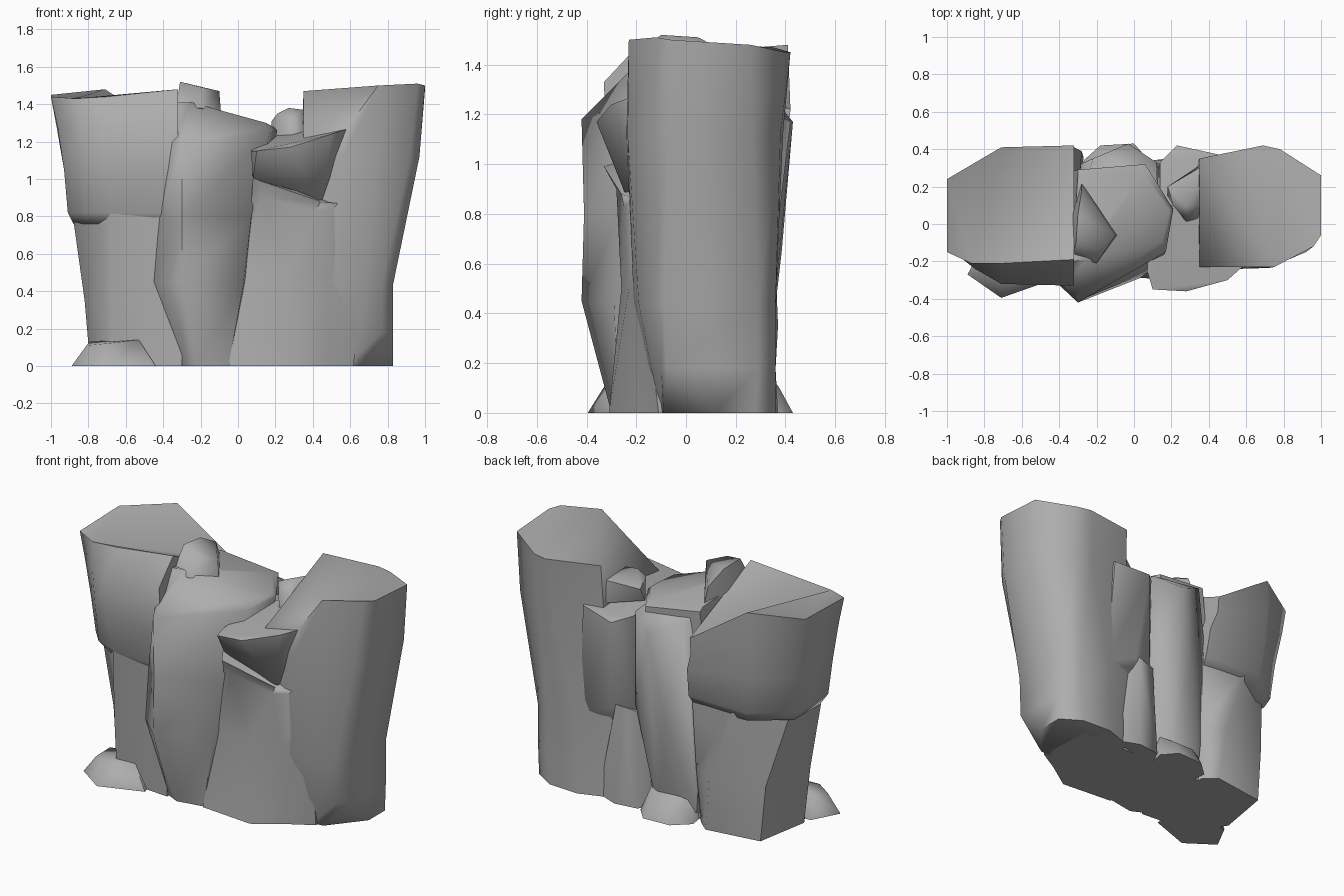
import bpy, bmesh, math

rock = bpy.data.materials.new("dark_rock")
rock.diffuse_color = (.42, .42, .42, 1)


def finish(name, bm):
    bmesh.ops.recalc_face_normals(bm, faces=bm.faces)
    me = bpy.data.meshes.new(name)
    bm.to_mesh(me)
    bm.free()
    me.materials.append(rock)
    ob = bpy.data.objects.new(name, me)
    bpy.context.collection.objects.link(ob)
    bpy.ops.object.select_all(action='DESELECT')
    bpy.context.view_layer.objects.active = ob
    ob.select_set(True)
    bpy.ops.object.shade_smooth_by_angle(angle=math.radians(60))
    return ob


def loft(name, rings, split=None):
    """Stack outlines (z, points); a point may carry its own z."""
    bm = bmesh.new()
    rows = [[bm.verts.new((p[0], p[1], p[2] if len(p) > 2 else z)) for p in pts]
            for z, pts in rings]
    n = len(rows[0])
    for lo, hi in zip(rows, rows[1:]):
        for i in range(n):
            j = (i + 1) % n
            bm.faces.new((lo[i], lo[j], hi[j], hi[i]))
    bm.faces.new(rows[0][::-1])
    cap = bm.faces.new(rows[-1])
    if split:
        bmesh.utils.face_split(cap, rows[-1][split[0]], rows[-1][split[1]])
    return finish(name, bm)


def chunk(name, pts):
    """Faceted stone: convex hull of a few corners."""
    bm = bmesh.new()
    for p in pts:
        bm.verts.new(p)
    bmesh.ops.convex_hull(bm, input=bm.verts)
    loose = [v for v in bm.verts if not v.link_faces]
    bmesh.ops.delete(bm, geom=loose, context='VERTS')
    bmesh.ops.dissolve_limit(bm, angle_limit=math.radians(4), verts=bm.verts, edges=bm.edges)
    return finish(name, bm)


# Tall right pillar, leaning outward, with a sloped cut at its top front
loft("right_pillar", [
    (0, [(.3, -.1), (.45, -.1), (.58, -.1), (.66, -.09), (.83, .12), (.83, .28), (.7, .36), (.5, .37), (.3, .3)]),
    (.18, [(.3, -.15), (.5, -.16), (.66, -.14), (.77, -.1), (.83, -.08), (.83, .29), (.72, .36), (.5, .36), (.3, .3)]),
    (.44, [(.3, -.2), (.5, -.21), (.68, -.19), (.77, -.14), (.83, -.09), (.83, .29), (.72, .36), (.5, .36), (.3, .3)]),
    (1.12, [(.34, -.24), (.56, -.24), (.72, -.235), (.92, -.15), (.97, -.07), (.97, .27), (.77, .38), (.66, .39), (.34, .33)]),
    (1.5, [(.35, -.23, 1.22), (.58, -.23, 1.27), (.75, -.23, 1.5), (.96, -.12, 1.51), (1, -.06, 1.5),
           (1, .26, 1.48), (.78, .4, 1.45), (.69, .42, 1.45), (.35, .35, 1.47)]),
], split=(2, 8))

# Left side: overhanging crown on a narrower lower block
loft("left_crown", [
    (.76, [(-.88, -.08), (-.79, -.18), (-.66, -.26), (-.32, -.28), (-.28, .32), (-.66, .34), (-.88, .18)]),
    (.82, [(-.91, -.12), (-.82, -.22), (-.68, -.28), (-.32, -.31), (-.27, .36), (-.68, .37), (-.91, .2)]),
    (1.05, [(-.93, -.14), (-.83, -.24), (-.7, -.31), (-.32, -.32), (-.28, .39, 1), (-.7, .4), (-.93, .22)]),
    (1.28, [(-.965, -.15), (-.85, -.24), (-.71, -.32), (-.32, -.33, 1.33), (-.32, .41, 1.12), (-.71, .41), (-.97, .24)]),
    (1.45, [(-1, -.15, 1.44), (-.87, -.21, 1.43), (-.7, -.21, 1.44), (-.32, -.19, 1.48),
            (-.32, .42, 1.22), (-.71, .41, 1.48), (-1, .24, 1.45)]),
], split=(1, 4))
loft("left_block", [
    (0, [(-.79, -.05), (-.67, -.25), (-.3, -.28), (-.3, .28), (-.38, .35), (-.73, .3)]),
    (.35, [(-.82, -.07), (-.68, -.26), (-.3, -.29), (-.28, .3), (-.42, .37), (-.76, .29)]),
    (.85, [(-.89, -.1), (-.68, -.28), (-.3, -.3), (-.27, .33), (-.6, .35), (-.87, .17)]),
])

# Bulging central column
loft("centre_column", [
    (0, [(-.3, -.26), (-.22, -.3), (-.05, -.27), (0, 0), (-.02, .25), (-.3, .25)]),
    (.45, [(-.45, -.28), (-.3, -.42), (.03, -.29), (.08, 0), (.05, .28), (-.36, .28)]),
    (.8, [(-.42, -.29), (-.3, -.41), (.07, -.26), (.12, .02), (.06, .3), (-.36, .28)]),
    (1.2, [(-.36, -.31, 1.2), (-.3, -.42, 1.18), (.17, -.15, 1.25), (.21, .08, 1.26), (.06, .32, 1.28), (-.3, .29, 1.33)]),
    (1.4, [(-.33, -.2, 1.41), (-.25, -.19, 1.41), (.15, -.09, 1.3), (.19, .07, 1.28), (.05, .27, 1.3), (-.3, .26, 1.35)]),
], split=(1, 4))

# Right front buttress with a shelf block above its notch
loft("front_buttress", [
    (0, [(-.05, -.28), (.3, -.31), (.48, -.19), (.62, -.11), (.6, .25), (0, .25)]),
    (.5, [(.03, -.25), (.26, -.26), (.46, -.23), (.64, -.17), (.6, .25), (.06, .25)]),
    (.86, [(.07, -.24), (.14, -.28, .9), (.42, -.25, .83), (.62, -.2), (.6, .25), (.1, .25)]),
    (1, [(.08, -.27, 1.01), (.12, -.33, .99), (.44, -.26, .88), (.6, -.15, .86), (.6, .25, .9), (.1, .25, 1)]),
])
chunk("front_shelf", [
    (.07, -.25, 1.15), (.1, -.35, 1.15), (.28, -.36, 1.17), (.5, -.3, 1.24), (.59, -.22, 1.27), (.5, 0, 1.28),
    (.2, .1, 1.23), (.1, .1, 1.2), (.08, -.25, 1), (.44, -.24, .87), (.1, .1, .95), (.5, 0, .88)])

# Back column, back ledge and its foot
chunk("back_column", [
    (-.03, .43, 1.17), (-.22, .35, 1.27), (.12, .33, 1.24), (-.28, .1, 1.3), (.13, .1, 1.25), (.13, .32, .65),
    (-.33, .3, .7), (-.12, .385, .65), (-.27, .28, .05), (-.02, .31, 0), (.05, .1, 0), (-.28, .1, 0)])
chunk("back_ledge", [
    (.23, .42, 1.17), (.46, .37, 1.2), (.14, .33, 1.2), (.14, .1, 1.22), (.5, .1, 1.22),
    (.13, .3, .55), (.28, .35, .6), (.5, .34, .5), (.12, .1, .3), (.45, .1, .3)])
chunk("back_foot", [
    (.04, .2, 0), (.1, .34, 0), (.25, .36, 0), (.4, .3, 0),
    (.12, .32, .6), (.25, .345, .62), (.34, .2, .6), (.08, .2, .6)])

# Loose stones on top and at the base
chunk("top_stone", [
    (-.28, .22, 1.34), (-.09, -.06, 1.34), (-.2, -.21, 1.38), (-.33, -.17, 1.38), (-.33, .05, 1.36),
    (-.28, .18, 1.44), (-.1, -.06, 1.47), (-.19, -.14, 1.49), (-.31, -.1, 1.52), (-.3, .05, 1.51)])
chunk("ledge_stone", [
    (.18, .15, 1.22), (.28, .01, 1.22), (.36, .03, 1.22), (.36, .32, 1.22), (.18, .2, 1.31),
    (.21, .1, 1.35), (.27, .1, 1.38), (.35, .1, 1.37), (.35, .3, 1.36), (.29, .03, 1.32)])
chunk("front_base_stone", [
    (-.89, -.27, 0), (-.71, -.395, 0), (-.44, -.3, 0), (-.5, -.1, 0), (-.8, -.1, 0),
    (-.81, -.26, .11), (-.71, -.32, .12), (-.53, -.27, .14), (-.6, -.12, .14), (-.79, -.15, .13)])
chunk("back_base_stone", [
    (-.28, .33, 0), (-.18, .42, 0), (0, .43, 0), (.08, .34, 0), (.05, .2, 0), (-.26, .2, 0),
    (-.22, .34, .1), (-.15, .37, .11), (-.02, .37, .11), (.03, .28, .17), (-.22, .22, .17)])
